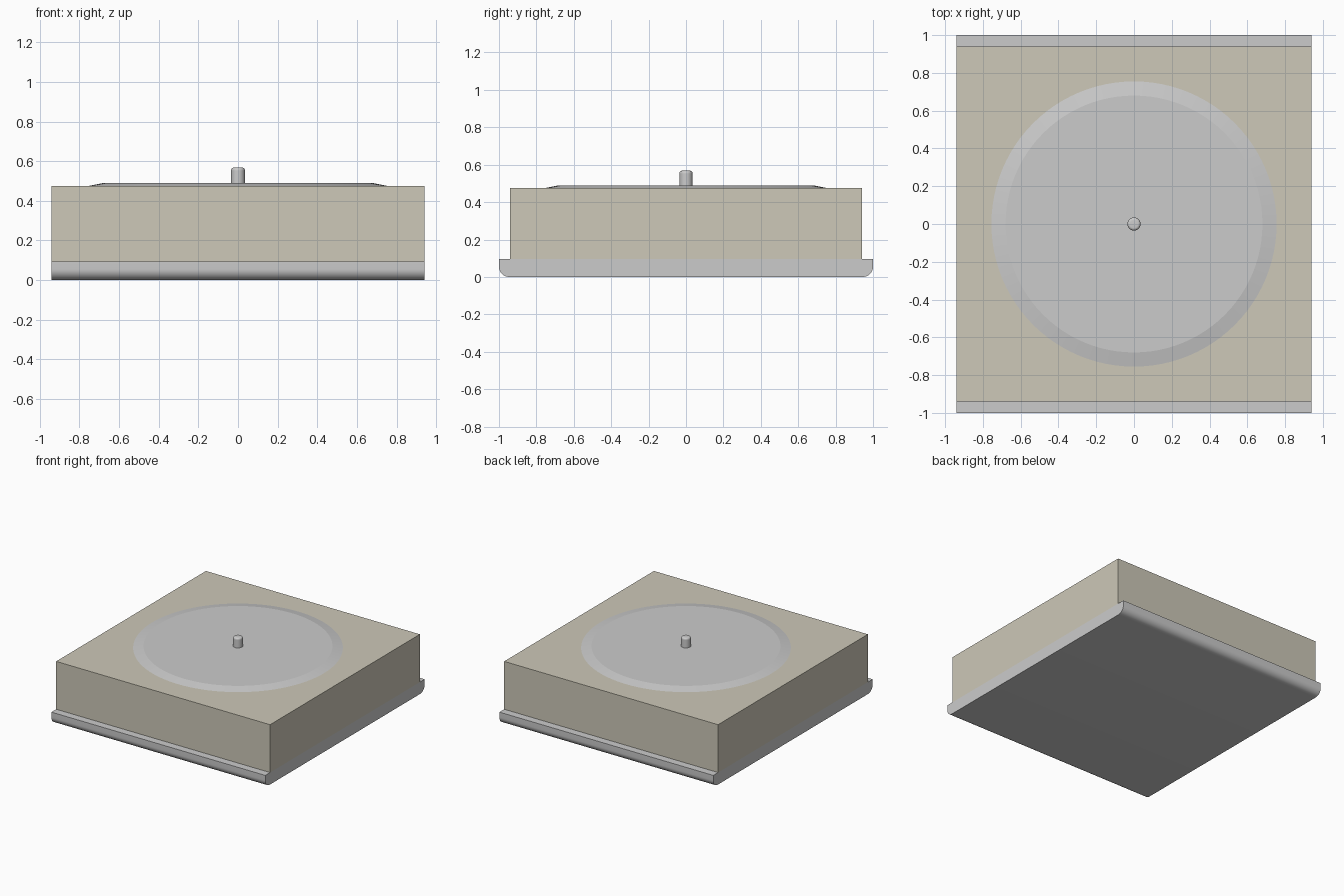
import bpy, bmesh
from math import sin, cos, pi

if "Cube" in bpy.data.objects:
    bpy.data.objects.remove(bpy.data.objects["Cube"])


def make_object(name, bm, smooth=True):
    bmesh.ops.recalc_face_normals(bm, faces=bm.faces[:])
    mesh = bpy.data.meshes.new(name)
    bm.to_mesh(mesh)
    bm.free()
    obj = bpy.data.objects.new(name, mesh)
    bpy.context.collection.objects.link(obj)
    if smooth:
        bpy.ops.object.select_all(action='DESELECT')
        obj.select_set(True)
        bpy.context.view_layer.objects.active = obj
        bpy.ops.object.shade_smooth_by_angle(angle=0.15 if name == "disc_plate" else 0.5)
    return obj


def extrude_x(name, profile, half):
    """Extrude a closed (y, z) profile along x."""
    bm = bmesh.new()
    face = bm.faces.new([bm.verts.new((-half, y, z)) for y, z in profile])
    ext = bmesh.ops.extrude_face_region(bm, geom=[face])
    moved = [v for v in ext["geom"] if isinstance(v, bmesh.types.BMVert)]
    bmesh.ops.translate(bm, verts=moved, vec=(2 * half, 0, 0))
    return make_object(name, bm)


def lathe(name, profile, sides):
    """Stack rings from an (r, z) profile and cap both ends."""
    bm = bmesh.new()
    rings = [[bm.verts.new((r * cos(2 * pi * i / sides), r * sin(2 * pi * i / sides), z))
              for i in range(sides)] for r, z in profile]
    for low, high in zip(rings, rings[1:]):
        for i in range(sides):
            j = (i + 1) % sides
            bm.faces.new((low[i], low[j], high[j], high[i]))
    bm.faces.new(rings[0][::-1])
    bm.faces.new(rings[-1])
    return make_object(name, bm)


# Base tray: front and back lips with rounded lower edges
HALF, TRAY_TOP, RAD = 0.94, 0.095, 0.055
right = [(1 - RAD + RAD * sin(a), RAD - RAD * cos(a))
         for a in (pi / 2 * i / 10 for i in range(11))] + [(1, TRAY_TOP)]
left = [(-y, z) for y, z in reversed(right)]
extrude_x("base_tray", right + left, HALF)

# Square body block
bm = bmesh.new()
bmesh.ops.create_cube(bm, size=1)
bmesh.ops.scale(bm, verts=bm.verts, vec=(2 * HALF, 2 * HALF, 0.38))
bmesh.ops.translate(bm, verts=bm.verts, vec=(0, 0, 0.285))
body = make_object("body_block", bm, smooth=False)
beige = bpy.data.materials.new("beige")
beige.diffuse_color = (0.61, 0.58, 0.48, 1)
beige.use_nodes = True
beige.node_tree.nodes["Principled BSDF"].inputs["Base Color"].default_value = beige.diffuse_color
body.data.materials.append(beige)

# Shallow bevelled disc on top
lathe("disc_plate", [(0.755, 0.47), (0.755, 0.475), (0.68, 0.49)], 96)

# Centre pin with rounded tip
lathe("centre_pin", [(0.035, 0.48), (0.035, 0.551)]
      + [(0.021 + 0.014 * cos(a), 0.554 + 0.014 * sin(a))
         for a in (pi / 2 * i / 5 for i in range(6))], 32)
